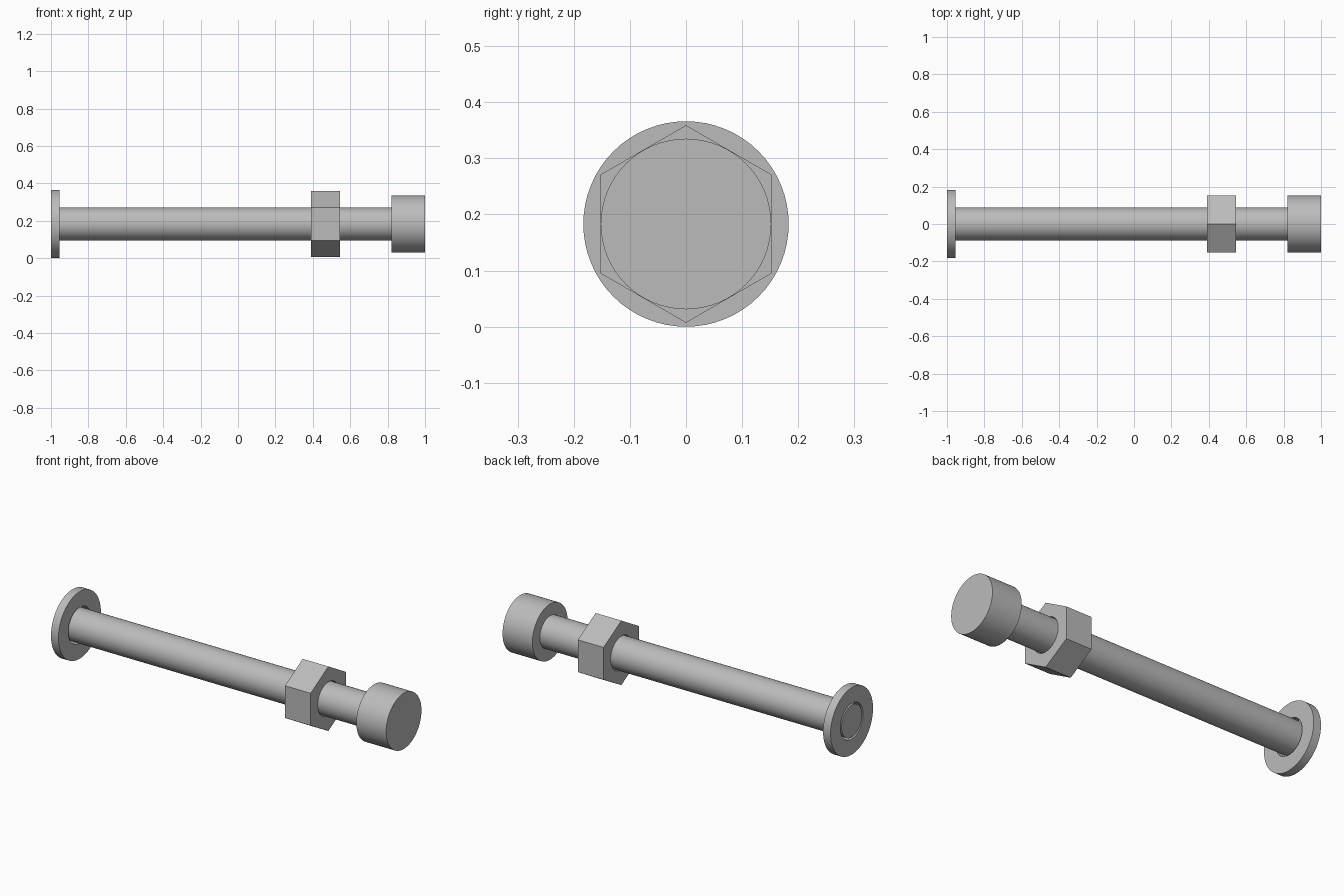
import bpy, bmesh, math

cube = bpy.data.objects.get("Cube")
if cube:
    bpy.data.objects.remove(cube, do_unlink=True)

AXIS_Z = 0.183

steel = bpy.data.materials.new("grey_steel")
steel.use_nodes = True
colour = (0.5, 0.5, 0.5, 1)
steel.diffuse_color = colour
steel.node_tree.nodes["Principled BSDF"].inputs["Base Color"].default_value = colour


def lathe(name, profile, outer_sides=64, inner_sides=64):
    """Join rings of (x, radius, is_hole) points around the bolt axis."""
    bm = bmesh.new()
    sides = max(outer_sides, inner_sides)
    rings = []
    for x, radius, is_hole in profile:
        n = inner_sides if is_hole else outer_sides
        ring = []
        for i in range(sides):
            a = math.tau * i / sides
            # Bring the ring out to the flats of its polygon
            half = math.pi / n
            r = radius
            if n < sides:
                r *= math.cos(half) / math.cos(a % (2 * half) - half)
            ring.append(bm.verts.new((x, r * math.sin(a), r * math.cos(a))))
        rings.append(ring)
    closed = any(p[2] for p in profile)
    pairs = list(zip(rings, rings[1:]))
    if closed:
        pairs.append((rings[-1], rings[0]))
    else:
        bm.faces.new(rings[0])
        bm.faces.new(rings[-1])
    for a, b in pairs:
        for i in range(sides):
            j = (i + 1) % sides
            bm.faces.new((a[i], a[j], b[j], b[i]))
    bmesh.ops.recalc_face_normals(bm, faces=bm.faces)
    mesh = bpy.data.meshes.new(name)
    bm.to_mesh(mesh)
    bm.free()
    mesh.materials.append(steel)
    obj = bpy.data.objects.new(name, mesh)
    obj.location.z = AXIS_Z
    bpy.context.collection.objects.link(obj)
    bpy.ops.object.select_all(action="DESELECT")
    obj.select_set(True)
    bpy.context.view_layer.objects.active = obj
    bpy.ops.object.shade_smooth_by_angle(angle=math.radians(30))
    return obj


def collar(name, x0, x1, radius, hole, sides=64):
    """Ring with a loose through hole."""
    return lathe(name, [(x0, radius, False), (x1, radius, False),
                        (x1, hole, True), (x0, hole, True)],
                 sides, 64 if sides == 64 else 60)


# Bolt: shank and head turned as one piece
lathe("bolt", [(-1, 0.088, False), (0.82, 0.088, False),
               (0.82, 0.152, False), (1, 0.152, False)])

# Washer on the free end
collar("washer", -1, -0.955, 0.183, 0.098)

# Hexagonal nut with a corner pointing up
collar("hex_nut", 0.39, 0.545, 0.176, 0.092, sides=6)
